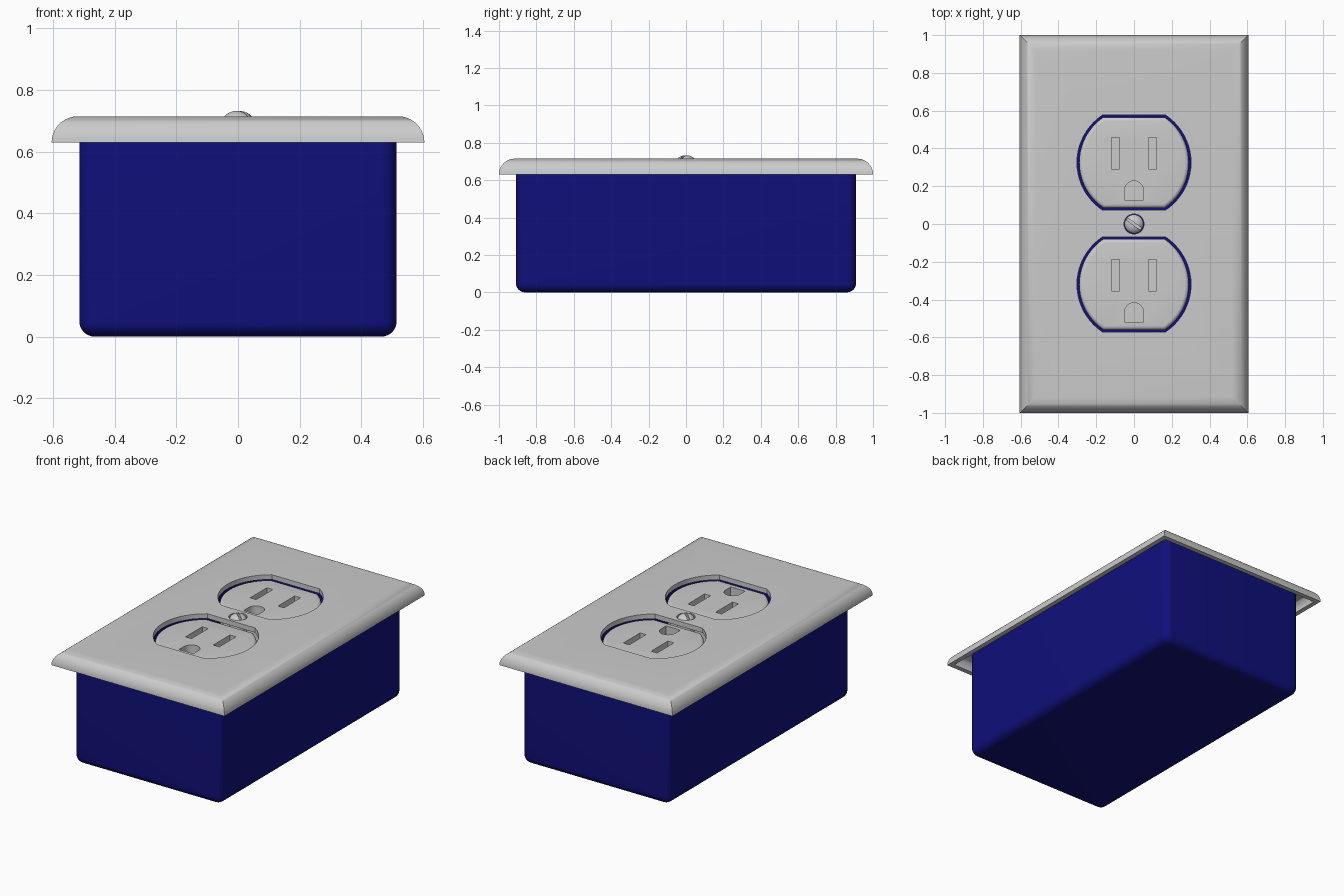
import bpy, bmesh, math
from mathutils import Matrix

if "Cube" in bpy.data.objects:
    bpy.data.objects.remove(bpy.data.objects["Cube"])

PLATE_TOP, PLATE_BOTTOM = 0.715, 0.63
CENTRES = (0.325, -0.32)


def loft(name, rings):
    """Solid skinned through rings of equal point count, capped at both ends."""
    bm = bmesh.new()
    loops = [[bm.verts.new(p) for p in ring] for ring in rings]
    n = len(loops[0])
    for a, b in zip(loops, loops[1:]):
        for i in range(n):
            j = (i + 1) % n
            bm.faces.new((a[i], a[j], b[j], b[i]))
    bm.faces.new(loops[0])
    bm.faces.new(loops[-1])
    bmesh.ops.recalc_face_normals(bm, faces=bm.faces)
    return finish(name, bm)


def finish(name, bm):
    me = bpy.data.meshes.new(name)
    bm.to_mesh(me)
    bm.free()
    ob = bpy.data.objects.new(name, me)
    bpy.context.collection.objects.link(ob)
    return ob


def prism(name, outline, z0, z1):
    return loft(name, [[(x, y, z) for x, y in outline] for z in (z0, z1)])


def cut(target, cutter):
    m = target.modifiers.new("cut", 'BOOLEAN')
    m.operation, m.solver, m.object = 'DIFFERENCE', 'EXACT', cutter
    cutter.hide_render = True
    cutter.hide_set(True)


def smooth(ob, angle=35):
    bpy.context.view_layer.update()
    bpy.ops.object.select_all(action='DESELECT')
    ob.select_set(True)
    bpy.context.view_layer.objects.active = ob
    for m in list(ob.modifiers):
        bpy.ops.object.modifier_apply(modifier=m.name)
    bpy.ops.object.shade_smooth_by_angle(angle=math.radians(angle))


def rect(hx, hy, z):
    return [(-hx, -hy, z), (hx, -hy, z), (hx, hy, z), (-hx, hy, z)]


def circle(r, n=40):
    return [(r * math.cos(i * math.tau / n), r * math.sin(i * math.tau / n)) for i in range(n)]


def face_outline(cy, r, h, n=20):
    """Circle of radius r with its top and bottom cut flat at +-h."""
    a = math.asin(h / r)
    right = [(r * math.cos(t), r * math.sin(t)) for t in (-a + 2 * a * i / n for i in range(n + 1))]
    return [(x, y + cy) for x, y in right + [(-x, -y) for x, y in right]]


# wall plate: hollow shell with quarter-round edges and mitred corners
def edge_rings(hx, hy, top, r, n=10):
    angles = [i * math.pi / 2 / n for i in range(n + 1)]
    return [rect(hx - r * (1 - math.cos(t)), hy - r * (1 - math.cos(t)), top - r + r * math.sin(t))
            for t in angles]


wall = 0.03
radius = PLATE_TOP - PLATE_BOTTOM
outer = edge_rings(0.605, 1.0, PLATE_TOP, radius)
inner = edge_rings(0.605 - wall, 1.0 - wall, PLATE_TOP - wall, radius - wall)
plate = loft("wall_plate", inner[::-1] + outer)
for cy in CENTRES:
    cut(plate, prism("face_opening_cutter", face_outline(cy, 0.302, 0.252), 0.6, 0.8))
cut(plate, prism("screw_hole_cutter", circle(0.053), 0.6, 0.8))
smooth(plate)

# socket faces: rounded top edge, two blade slots and an arched ground hole
FACE_TOP, EDGE = 0.692, 0.02
for name, cy in zip(("upper_socket", "lower_socket"), CENTRES):
    rings = [[(x, y, 0.5) for x, y in face_outline(cy, 0.29, 0.24)]]
    for i in range(6):
        t = i * math.pi / 10
        d = EDGE * (1 - math.cos(t))
        z = FACE_TOP - EDGE * (1 - math.sin(t))
        rings.append([(x, y, z) for x, y in face_outline(cy, 0.29 - d, 0.24 - d)])
    socket = loft(name, rings)
    for sx in (-0.097, 0.097):
        slot = [(sx + dx, cy + dy) for dx, dy in
                ((-0.021, -0.035), (0.021, -0.035), (0.021, 0.132), (-0.021, 0.132))]
        cut(socket, prism("slot_cutter", slot, 0.62, 0.75))
    arch = [(0.05 * math.cos(i * math.pi / 16), cy - 0.147 + 0.05 * math.sin(i * math.pi / 16))
            for i in range(17)]
    cut(socket, prism("ground_cutter", [(0.05, cy - 0.198)] + arch + [(-0.05, cy - 0.198)], 0.62, 0.75))
    smooth(socket)

# centre screw: shallow domed head with a diagonal slot
dome = [[(x, y, 0.6) for x, y in circle(0.05)]]
for i in range(9):
    t = i * math.radians(85) / 8
    dome.append([(x, y, 0.698 + 0.035 * math.sin(t)) for x, y in circle(0.05 * math.cos(t))])
screw = loft("screw", dome)
groove = prism("screw_slot_cutter", [(-0.1, -0.007), (0.1, -0.007), (0.1, 0.007), (-0.1, 0.007)], 0.713, 0.8)
groove.rotation_euler.z = math.radians(-35)
cut(screw, groove)
smooth(screw, 45)

# junction box: open-topped, rounded corners, thin wall
bm = bmesh.new()
height = 0.683
bmesh.ops.create_cube(bm, size=1, matrix=Matrix.Translation((0, 0, height / 2))
                      @ Matrix.Diagonal((1.03, 1.82, height, 1)))
bmesh.ops.delete(bm, geom=[f for f in bm.faces if f.normal.z > 0.5], context='FACES_ONLY')
edges = [e for e in bm.edges if not e.is_boundary]
bmesh.ops.bevel(bm, geom=edges, offset=0.05, segments=8, profile=0.5, affect='EDGES')
box = finish("junction_box", bm)
shell = box.modifiers.new("wall", 'SOLIDIFY')
shell.thickness, shell.offset = 0.02, -1
blue = bpy.data.materials.new("box_blue")
blue.diffuse_color = (0.005, 0.005, 0.2, 1)
blue.use_nodes = True
blue.node_tree.nodes["Principled BSDF"].inputs["Base Color"].default_value = blue.diffuse_color
box.data.materials.append(blue)
smooth(box)
